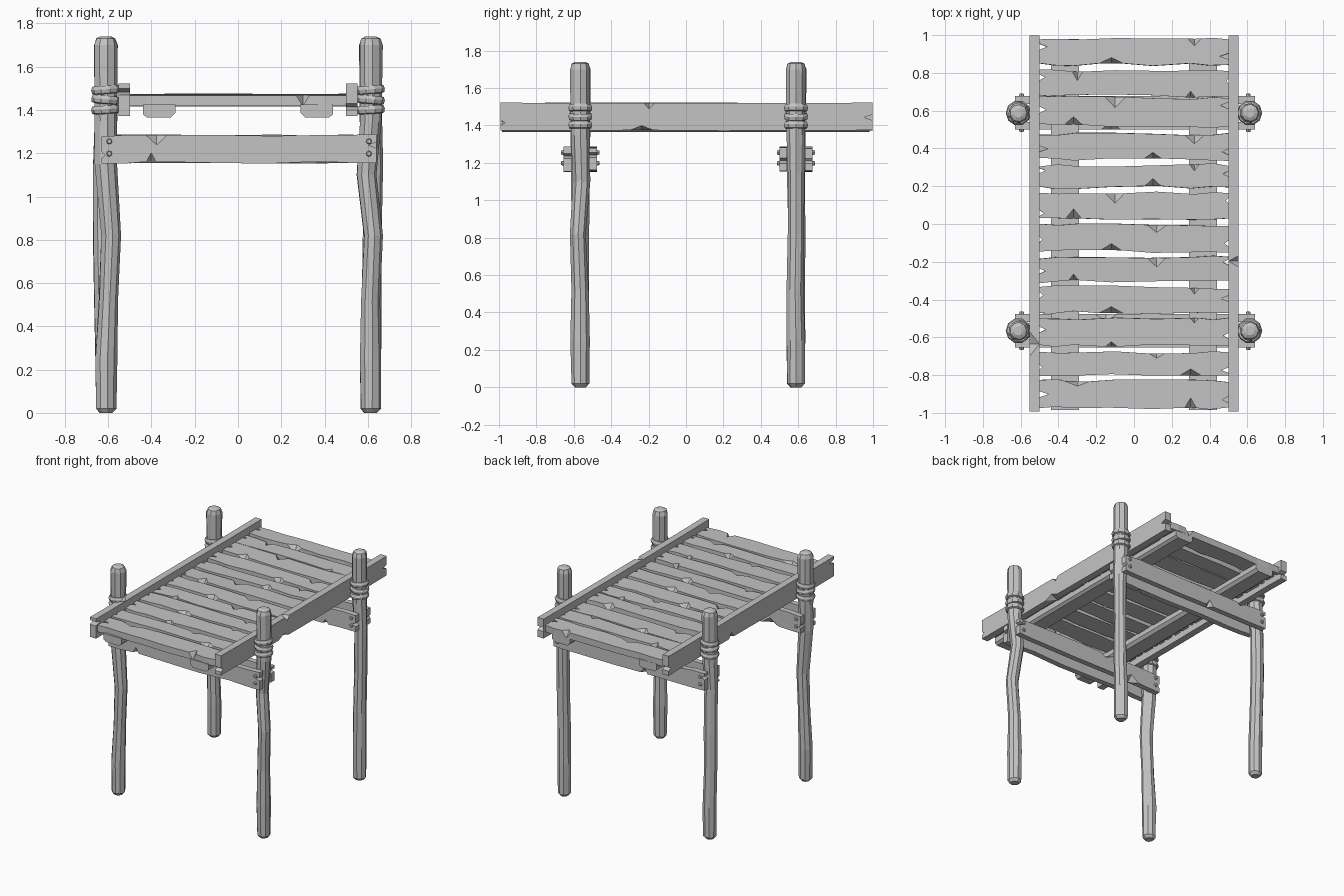
import bpy, bmesh, math, random
from mathutils import Matrix, Vector

if "Cube" in bpy.data.objects:
    bpy.data.objects.remove(bpy.data.objects["Cube"])

rng = random.Random(7)
UP = Vector((0, 0, 1))

wood = bpy.data.materials.new("grey_wood")
wood.use_nodes = True
GREY = (0.55, 0.55, 0.55, 1)
wood.diffuse_color = GREY
wood.node_tree.nodes["Principled BSDF"].inputs["Base Color"].default_value = GREY


def finish(name, bm):
    bmesh.ops.recalc_face_normals(bm, faces=bm.faces)
    mesh = bpy.data.meshes.new(name)
    bm.to_mesh(mesh)
    bm.free()
    mesh.materials.append(wood)
    obj = bpy.data.objects.new(name, mesh)
    bpy.context.scene.collection.objects.link(obj)
    return obj


def facing(normal, centre):
    """Frame whose Z looks along a horizontal normal and whose Y is up."""
    n = Vector(normal)
    return Matrix.Translation(centre) @ Matrix((UP.cross(n), UP, n)).transposed().to_4x4()


def board(name, length, width, thick, frame, wobble=0.01, chips=1, split=0.04):
    """Hand-hewn board: wavy edges, chipped front corners and split ends."""
    front, back = [], []

    def add(p, q=None):
        front.append(p)
        back.append(q or p)

    for side in (-1, 1):
        h, w = length / 2, width / 2
        chip_at = rng.sample([-0.3, -0.1, 0.12, 0.32], chips)
        # long edge, walked from one end to the other
        for t in (-0.5, -0.4, -0.3, -0.1, 0.12, 0.32, 0.42, 0.5):
            u = t * length
            v = w - rng.uniform(0, wobble)
            if t in chip_at:
                depth = rng.uniform(0.15, 0.35) * width
                half = rng.uniform(0.02, 0.07)
                add((side * (u - half), side * v))
                add((side * u, side * (v - depth)), (side * u, side * v))
                add((side * (u + half), side * v))
            else:
                add((side * u, side * v))
        # split in the end grain
        v = rng.uniform(-0.25, 0.25) * width
        cut = rng.uniform(0.2, 1) * split
        add((side * h, side * (v + 0.1 * width)))
        add((side * (h - cut), side * v))
        add((side * h, side * (v - 0.1 * width)))

    bm = bmesh.new()
    a = [bm.verts.new((x, y, thick / 2)) for x, y in front]
    b = [bm.verts.new((x, y, -thick / 2)) for x, y in back]
    bm.faces.new(a)
    bm.faces.new(b[::-1])
    for i in range(len(a)):
        j = (i + 1) % len(a)
        bm.faces.new((a[i], b[i], b[j], a[j]))
    bmesh.ops.triangulate(bm, faces=bm.faces)
    bm.transform(frame)
    return finish(name, bm)


def post(name, path, sides=9):
    """Rough pole through (x, y, z, radius) stations."""
    bm = bmesh.new()
    rings = []
    for x, y, z, r in path:
        ring = []
        for k in range(sides):
            a = math.tau * k / sides
            rr = r * rng.uniform(0.94, 1.05)
            ring.append(bm.verts.new((x + rr * math.cos(a), y + rr * math.sin(a), z)))
        rings.append(ring)
    for lo, hi in zip(rings, rings[1:]):
        for k in range(sides):
            m = (k + 1) % sides
            bm.faces.new((lo[k], lo[m], hi[m], hi[k]))
    bm.faces.new(rings[0][::-1])
    bm.faces.new(rings[-1])
    return finish(name, bm)


def rope_ring(name, centre, radius, tilt):
    """One turn of lashing, a low-poly band with a rounded section."""
    section = [(-0.006, -0.02), (0.011, -0.014), (0.015, 0.004), (0.008, 0.02), (-0.006, 0.02)]
    bm = bmesh.new()
    sides = 10
    rings = []
    for k in range(sides):
        a = math.tau * k / sides
        rings.append([bm.verts.new(((radius + r) * math.cos(a), (radius + r) * math.sin(a), z))
                      for r, z in section])
    for k in range(sides):
        p, q = rings[k], rings[(k + 1) % sides]
        for i in range(len(section)):
            j = (i + 1) % len(section)
            bm.faces.new((p[i], q[i], q[j], p[j]))
    bm.transform(Matrix.Translation(centre) @ Matrix.Rotation(tilt, 4, "Y"))
    finish(name, bm)


# Deck planks, front to back
spans = [(-0.98, -0.82), (-0.81, -0.67), (-0.65, -0.495), (-0.48, -0.325),
         (-0.31, -0.17), (-0.155, 0.005), (0.02, 0.17), (0.185, 0.32),
         (0.335, 0.485), (0.51, 0.68), (0.67, 0.82), (0.835, 0.99)]
for i, (y0, y1) in enumerate(spans):
    frame = (Matrix.Translation((0, (y0 + y1) / 2, 1.445 + rng.uniform(-0.004, 0.004)))
             @ Matrix.Rotation(rng.uniform(-0.012, 0.012), 4, "Z")
             @ Matrix.Rotation(rng.uniform(-0.03, 0.03), 4, "X"))
    board(f"deck_plank_{i + 1}", 1.0, y1 - y0, 0.05, frame, 0.016, 1, 0.05)

# Side rails and the bearers under the deck
for side, label in ((1, "left"), (-1, "right")):
    board(f"{label}_rail", 1.99, 0.152, 0.052,
          facing((side, 0, 0), (side * 0.526, 0.002, 1.447)), 0.004, 1, 0.06)
    bm = bmesh.new()
    profile = [(0.29, 1.425), (0.29, 1.385), (0.31, 1.365), (0.42, 1.365), (0.44, 1.38), (0.44, 1.425)]
    face = bm.faces.new([bm.verts.new((side * x, -0.985, z)) for x, z in profile])
    moved = bmesh.ops.extrude_face_region(bm, geom=[face])["geom"]
    bmesh.ops.translate(bm, verts=[g for g in moved if isinstance(g, bmesh.types.BMVert)],
                        vec=(0, 1.965, 0))
    finish(f"{label}_bearer", bm)

# Posts: bends as (height, x shift, y shift, radius)
bends = {
    "front_right": [(0.25, 0, 0, 0.052), (0.52, 0.012, 0, 0.045), (0.82, 0.025, 0, 0.046), (1.15, 0, 0, 0.052)],
    "front_left": [(0.25, 0, 0, 0.052), (0.52, 0, 0, 0.046), (0.82, 0.012, -0.012, 0.044), (1.1, -0.018, 0.008, 0.047)],
    "back_right": [(0.25, 0, 0, 0.05), (0.52, -0.008, 0, 0.048), (0.82, -0.012, 0.005, 0.048), (1.15, -0.012, 0, 0.048)],
    "back_left": [(0.25, 0, 0, 0.05), (0.52, 0.005, -0.005, 0.047), (0.82, 0.008, 0, 0.045), (1.15, 0.01, 0, 0.047)],
}
for name, bend in bends.items():
    x = 0.612 if "left" in name else -0.612
    y = 0.588 if "back" in name else -0.565
    path = [(x, y, 0, 0.03), (x, y, 0.02, 0.048)]
    path += [(x + dx, y + dy, z, r) for z, dx, dy, r in bend]
    path += [(x, y, 1.35, 0.052), (x, y, 1.7, 0.055), (x, y, 1.73, 0.045), (x, y, 1.74, 0.025)]
    post(f"{name}_post", path)
    for k, tilt in enumerate((-0.06, 0.09, -0.08)):
        rope_ring(f"{name}_lashing_{k + 1}", (x, y, 1.4 + 0.046 * k), 0.052, tilt)

# Cross beams clamped on both sides of each pair of posts, with bolts
for end, y in (("front", -0.565), ("back", 0.588)):
    for way in (-1, 1):
        where = "outer" if way * y > 0 else "inner"
        centre = Vector((0.005, y + way * 0.068, 1.22))
        frame = facing((0, way, 0), centre)
        board(f"{end}_{where}_beam", 1.27, 0.137, 0.042, frame, 0.012, 1, 0.04)
        bm = bmesh.new()
        for x in (-0.6, 0.6):
            for z in (-0.022, 0.035):
                bmesh.ops.create_cone(bm, cap_ends=True, segments=8, radius1=0.014, radius2=0.01,
                                      depth=0.016, matrix=frame @ Matrix.Translation((x, z, 0.026)))
        finish(f"{end}_{where}_bolts", bm)
